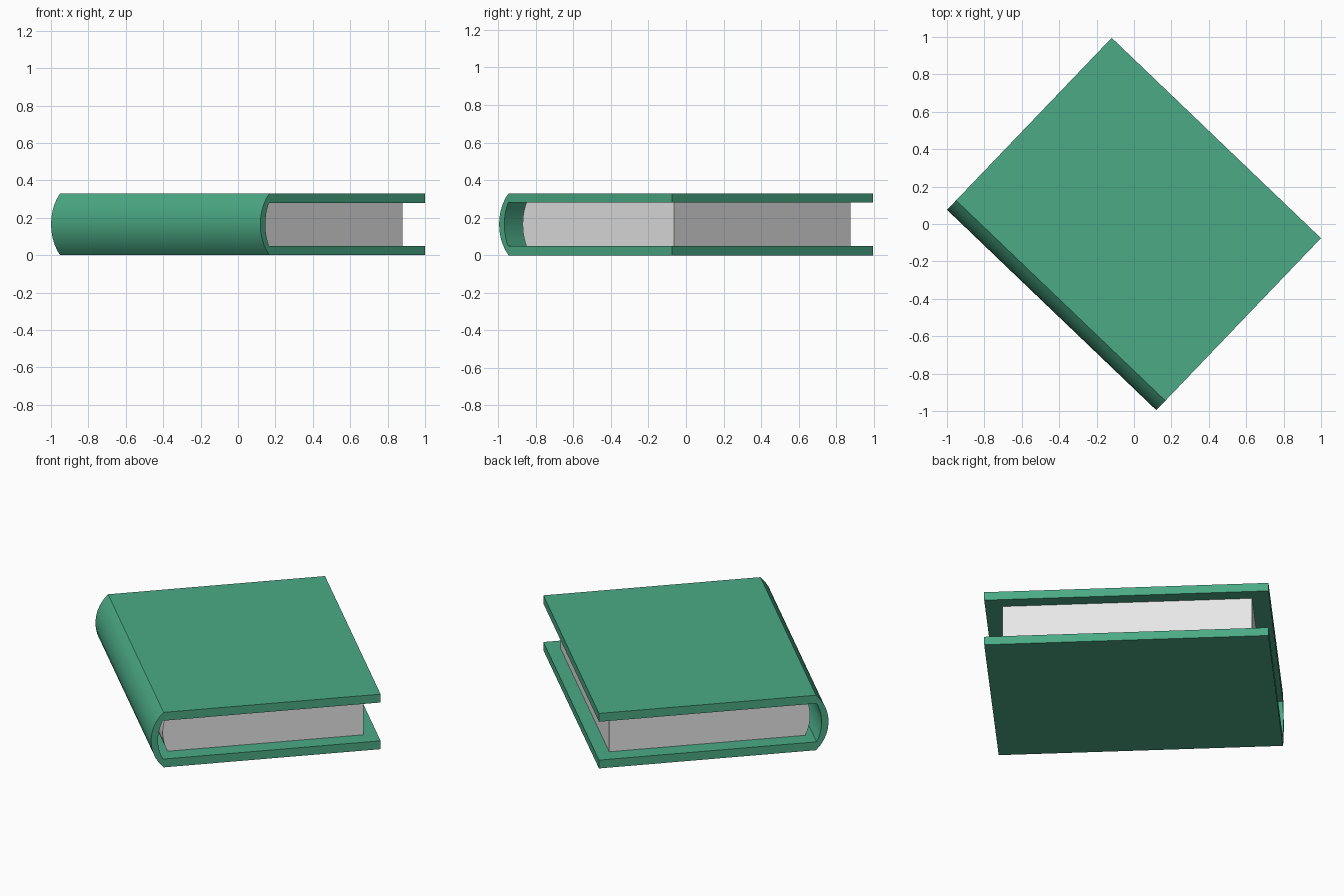
import bpy, bmesh, math
from mathutils import Matrix

if "Cube" in bpy.data.objects:
    bpy.data.objects.remove(bpy.data.objects["Cube"])

H, T = 0.33, 0.05          # overall height, cover board thickness
ROT = Matrix.Rotation(math.radians(46.25), 4, 'Z')


def material(name, rgb):
    m = bpy.data.materials.new(name)
    m.diffuse_color = (*rgb, 1)
    m.use_nodes = True
    m.node_tree.nodes["Principled BSDF"].inputs["Base Color"].default_value = m.diffuse_color
    return m


def arc(u_mid, sag, z0, z1, n=10):
    """Points of a circular bulge towards -u, from z0 up to z1."""
    half, zc = (z1 - z0) / 2, (z1 + z0) / 2
    r = (half ** 2 + sag ** 2) / (2 * sag)
    a = math.asin(half / r)
    return [(u_mid + r - r * math.cos(a * (2 * i / n - 1)),
             zc + r * math.sin(a * (2 * i / n - 1))) for i in range(n + 1)]


def extrude_profile(name, pts, half_len, mat):
    """Extrude a (u, z) profile along the spine direction and turn it in plan."""
    bm = bmesh.new()
    f = bm.faces.new([bm.verts.new((u, -half_len, z)) for u, z in pts])
    ext = bmesh.ops.extrude_face_region(bm, geom=[f], use_keep_orig=True)
    moved = [g for g in ext['geom'] if isinstance(g, bmesh.types.BMVert)]
    bmesh.ops.translate(bm, verts=moved, vec=(0, 2 * half_len, 0))
    bmesh.ops.recalc_face_normals(bm, faces=bm.faces)
    bm.transform(ROT)
    me = bpy.data.meshes.new(name)
    bm.to_mesh(me)
    bm.free()
    me.materials.append(mat)
    ob = bpy.data.objects.new(name, me)
    bpy.context.collection.objects.link(ob)
    bpy.ops.object.select_all(action='DESELECT')
    ob.select_set(True)
    bpy.context.view_layer.objects.active = ob
    bpy.ops.object.shade_smooth_by_angle(angle=math.radians(30))
    return ob


green = material("green_cover", (0.07, 0.40, 0.235))
paper = material("white_paper", (0.8, 0.8, 0.8))

# Cover: two boards joined by a rounded spine, one C-shaped section
outer = arc(-0.6365, 0.07, 0, H)
inner = arc(-0.598, 0.028, T, H - T)
edge = 0.6365
cover = outer + [(edge, H), (edge, H - T)] + inner[::-1] + [(edge, T), (edge, 0)]
extrude_profile("cover", cover, 0.7745, green)

# Page block: rounded back, set in from the three open sides
pages = arc(-0.553, 0.027, T, H - T) + [(0.561, H - T), (0.561, T)]
extrude_profile("pages", pages, 0.68, paper)
